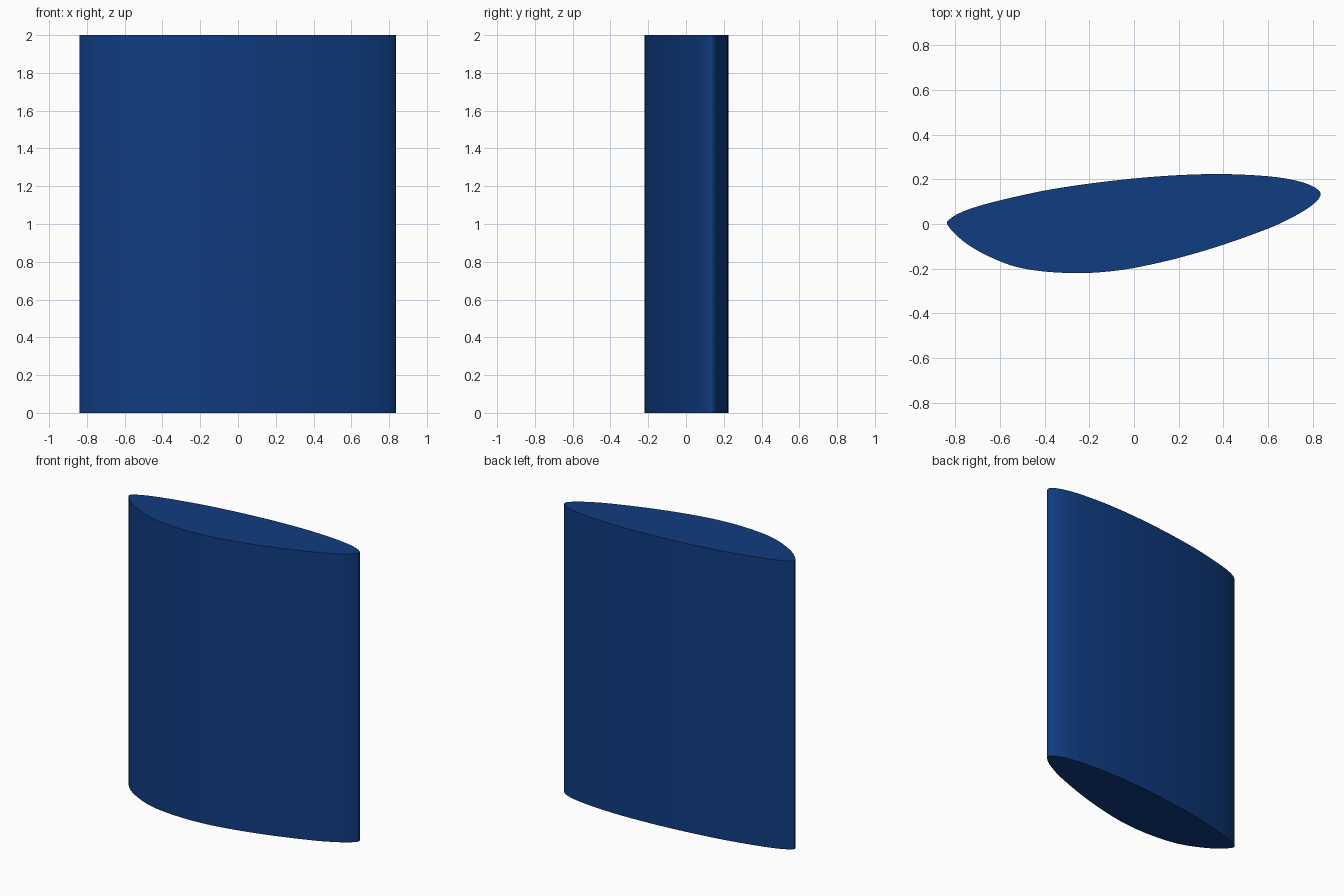
import bpy, bmesh
from mathutils import Vector

if "Cube" in bpy.data.objects:
    bpy.data.objects.remove(bpy.data.objects["Cube"])

# Wing-like cross-section, clockwise from the left tip
PROFILE = [(-0.838, 0.0), (-0.825, 0.022), (-0.79, 0.045), (-0.72, 0.073), (-0.6, 0.106),
           (-0.4, 0.15), (-0.2, 0.181), (0.0, 0.204), (0.2, 0.219), (0.4, 0.224),
           (0.6, 0.214), (0.72, 0.196), (0.79, 0.174), (0.825, 0.153), (0.836, 0.135),
           (0.825, 0.11), (0.78, 0.071), (0.7, 0.025), (0.6, -0.021), (0.4, -0.093),
           (0.2, -0.152), (0.0, -0.197), (-0.15, -0.216), (-0.27, -0.22), (-0.4, -0.213),
           (-0.52, -0.194), (-0.62, -0.159), (-0.72, -0.108), (-0.79, -0.056)]
HEIGHT = 2.0
STEPS = 3


def smooth_loop(points, steps):
    """Closed Catmull-Rom curve through the points."""
    pts = [Vector(p) for p in points]
    n, out = len(pts), []
    for i in range(n):
        a, b, c, d = (pts[(i + k) % n] for k in (-1, 0, 1, 2))
        for s in range(steps):
            t = s / steps
            out.append(0.5 * (2 * b + (c - a) * t + (2 * a - 5 * b + 4 * c - d) * t ** 2
                              + (3 * b - a - 3 * c + d) * t ** 3))
    return out


# Base face extruded straight up into the column
bm = bmesh.new()
base = bm.faces.new([bm.verts.new((p.x, p.y, 0)) for p in smooth_loop(PROFILE, STEPS)])
extruded = bmesh.ops.extrude_face_region(bm, geom=[base], use_keep_orig=True)
top_verts = [g for g in extruded["geom"] if isinstance(g, bmesh.types.BMVert)]
bmesh.ops.translate(bm, verts=top_verts, vec=(0, 0, HEIGHT))
bmesh.ops.recalc_face_normals(bm, faces=bm.faces)
mesh = bpy.data.meshes.new("oval_column")
bm.to_mesh(mesh)
bm.free()
column = bpy.data.objects.new("oval_column", mesh)
bpy.context.collection.objects.link(column)

# Deep blue finish
blue = bpy.data.materials.new("deep_blue")
blue.diffuse_color = (0.005, 0.045, 0.22, 1)
blue.use_nodes = True
blue.node_tree.nodes["Principled BSDF"].inputs["Base Color"].default_value = blue.diffuse_color
mesh.materials.append(blue)
